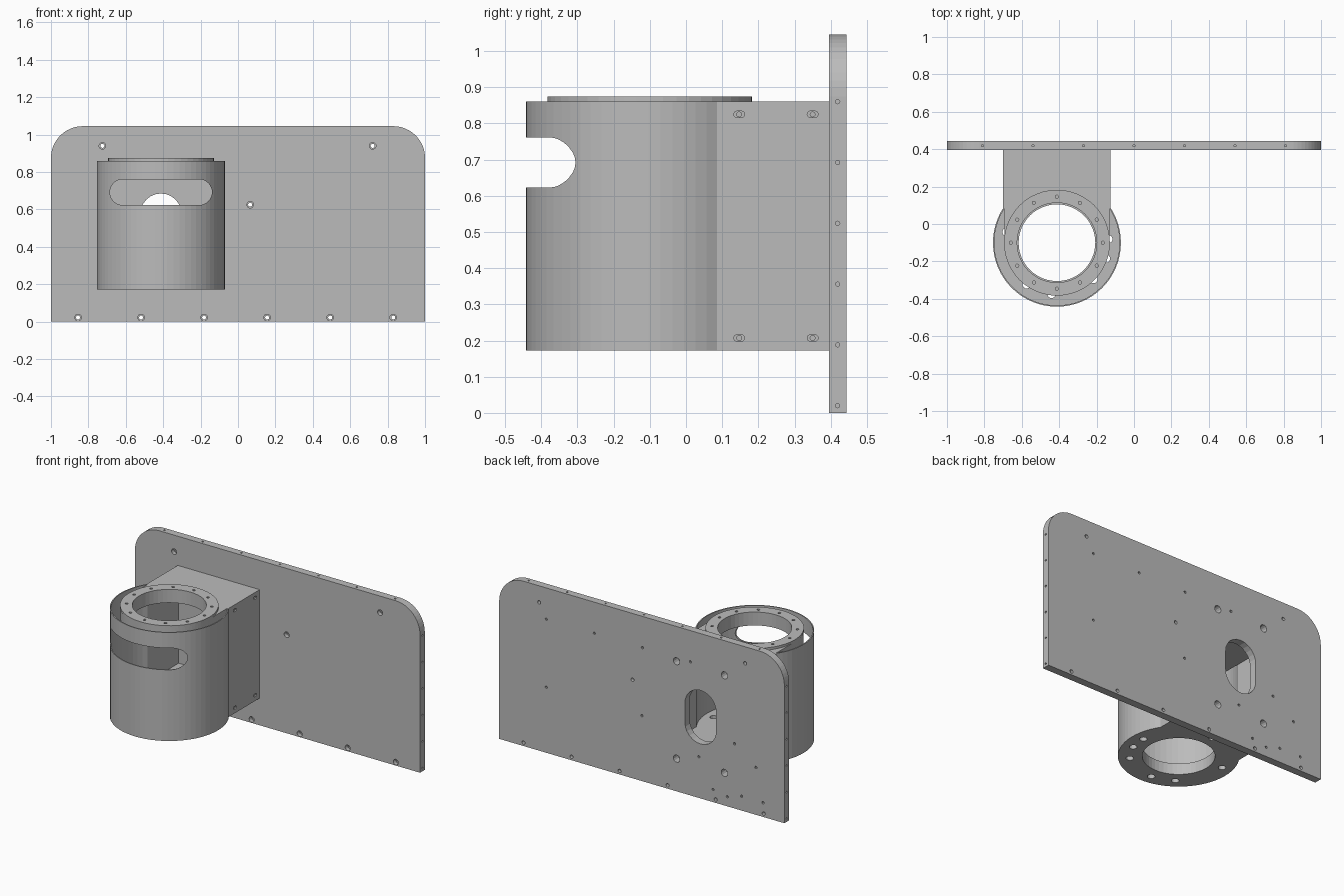
import bpy, bmesh
from math import pi, cos, sin, acos, radians
from mathutils import Vector, Matrix

if "Cube" in bpy.data.objects:
    bpy.data.objects.remove(bpy.data.objects["Cube"], do_unlink=True)

grey = bpy.data.materials.new("machined grey")
grey.use_nodes = True
COLOUR = (0.5, 0.5, 0.5, 1)
grey.diffuse_color = COLOUR
grey.node_tree.nodes["Principled BSDF"].inputs["Base Color"].default_value = COLOUR

X, Y, Z = Vector((1, 0, 0)), Vector((0, 1, 0)), Vector((0, 0, 1))
CX, CY = -0.412, -0.1            # housing axis
LOW, HIGH = 0.172, 0.86          # housing bottom and top
THICK = 0.07                     # housing end plates
FRONT, BACK = 0.395, 0.443       # back plate faces
MID = (FRONT + BACK) / 2
TOP = 1.045


def arc(cx, cy, r, a0, a1, n):
    return [(cx + r * cos(a0 + (a1 - a0) * i / n),
             cy + r * sin(a0 + (a1 - a0) * i / n)) for i in range(n + 1)]


def extrude(bm, pts, vec):
    """Extrude a closed outline of 3D points along a vector."""
    face = bm.faces.new([bm.verts.new(p) for p in pts])
    res = bmesh.ops.extrude_face_region(bm, geom=[face])
    verts = [g for g in res["geom"] if isinstance(g, bmesh.types.BMVert)]
    bmesh.ops.translate(bm, verts=verts, vec=vec)


def finish(name, bm):
    bmesh.ops.recalc_face_normals(bm, faces=bm.faces[:])
    mesh = bpy.data.meshes.new(name)
    bm.to_mesh(mesh)
    bm.free()
    mesh.materials.append(grey)
    obj = bpy.data.objects.new(name, mesh)
    bpy.context.collection.objects.link(obj)
    return obj


def prism(name, pts, z0, z1):
    bm = bmesh.new()
    extrude(bm, [(x, y, z0) for x, y in pts], Z * (z1 - z0))
    return finish(name, bm)


def slot(bm, centre, normal, r, depth, along=None, half=0, n=12):
    """Round or oblong cutter centred on a point."""
    if along is None:
        along = normal.orthogonal().normalized()
    side = normal.cross(along)
    if half:
        pts = arc(half, 0, r, -pi / 2, pi / 2, n) + arc(-half, 0, r, pi / 2, 3 * pi / 2, n)
    else:
        pts = arc(0, 0, r, 0, 2 * pi, n)[:-1]
    base = Vector(centre) - normal * depth / 2
    extrude(bm, [base + along * u + side * v for u, v in pts], normal * depth)


def cut(obj, bm):
    """Subtract the collected cutters and remove them."""
    cutter = finish("cutter", bm)
    cutter.hide_render = True
    mod = obj.modifiers.new("cut", 'BOOLEAN')
    mod.operation, mod.solver, mod.object = 'DIFFERENCE', 'EXACT', cutter
    bpy.context.view_layer.update()
    dg = bpy.context.evaluated_depsgraph_get()
    mesh = bpy.data.meshes.new_from_object(obj.evaluated_get(dg))
    obj.modifiers.clear()
    obj.data = mesh
    bpy.data.objects.remove(cutter, do_unlink=True)


def outline(r, w):
    """Round front running into straight sides that reach the back plate."""
    a = acos(w / r)
    ends = [(CX - w, FRONT), (CX + w, FRONT)]
    return ends + arc(CX, CY, r, a, -pi - a, 44)


# Back plate with rounded upper corners
R = 0.17
profile = ([(-1, 0), (1, 0)] + arc(1 - R, TOP - R, R, 0, pi / 2, 12)
           + arc(R - 1, TOP - R, R, pi / 2, pi, 12))
bm = bmesh.new()
extrude(bm, [(x, FRONT, z) for x, z in profile], Y * (BACK - FRONT))
plate = finish("back_plate", bm)

# Cable opening, mounting holes, tapped holes and edge holes
bolts = [(-0.725, 0.94), (0.72, 0.94), (0.065, 0.625)]
bolts += [(-0.855 + 0.337 * i, 0.022) for i in range(6)]
tapped = [(0.67 - 0.337 * i, 0.847) for i in range(4)]
tapped += [(0.67, 0.415), (0, 0.415), (-0.65, 0.41), (-0.4, 0.26), (-0.8, 0.3),
           (-0.5, 0.08), (-0.6, 0.06), (-0.7, 0.09), (-0.85, 0.09)]
bm = bmesh.new()
slot(bm, (CX, MID, 0.515), Y, 0.11, 0.2, Z, 0.06)
for x, z in bolts:
    slot(bm, (x, MID, z), Y, 0.011, 0.2)
for x in (CX - 0.168, CX + 0.168):
    for z in (LOW + THICK / 2, HIGH - THICK / 2):
        slot(bm, (x, MID, z), Y, 0.023, 0.2)
for x, z in tapped:
    slot(bm, (x, BACK, z), Y, 0.008, 0.05, n=8)
for i in range(-3, 4):
    slot(bm, (i * 0.27, MID, TOP), Z, 0.006, 0.04, n=8)
for side in (-1, 1):
    for i in range(6):
        slot(bm, (side, MID, 0.02 + i * 0.168), X, 0.006, 0.04, n=8)
cut(plate, bm)
bm = bmesh.new()
for x, z in bolts:               # counterbores on the front
    slot(bm, (x, FRONT, z), Y, 0.018, 0.05)
cut(plate, bm)

# Thin wrapped shell with the front window and side screw slots
W, SHEET = 0.2875, 0.007
shell = prism("housing_shell",
              outline(0.342, W) + outline(0.342 - SHEET, W - SHEET)[::-1], LOW, HIGH)
# Orient the strip so that it is open toward the back plate
bm = bmesh.new()
outer, inner = outline(0.342, W), outline(0.342 - SHEET, W - SHEET)
strip = outer[1:] + outer[:1] + inner[:1] + inner[:0:-1]
extrude(bm, [(x, y, LOW) for x, y in strip], Z * (HIGH - LOW))
old = shell
shell = finish("housing_wrap", bm)
bpy.data.objects.remove(old, do_unlink=True)
screws = [(y, z) for y in (0.147, 0.35) for z in (LOW + 0.035, HIGH - 0.035)]
bm = bmesh.new()
slot(bm, (CX, CY - 0.35, 0.692), Y, 0.069, 0.5, X, 0.204, 16)
for y, z in screws:
    slot(bm, (CX, y, z), X, 0.009, 1, Y, 0.006, 8)
cut(shell, bm)

# Housing top and floor plates
top = prism("housing_top", outline(W - SHEET + 0.0001, W - SHEET), HIGH - THICK, HIGH)
floor = prism("housing_floor", outline(0.342 - SHEET, W - SHEET), LOW, LOW + THICK)
for obj, z, bore in ((top, HIGH - 0.035, 0.213), (floor, LOW + 0.035, 0.205)):
    bm = bmesh.new()
    slot(bm, (CX, CY, z), Z, bore, 0.3, n=48)
    for y, zs in screws:
        for side in (-1, 1):
            slot(bm, (CX + side * W, y, zs), X, 0.007, 0.1, n=8)
    if obj is floor:
        for angle in (4, 94, 168, 234, 264, 315, 342):
            a = radians(angle)
            slot(bm, (CX + 0.276 * cos(a), CY + 0.276 * sin(a), z), Z, 0.022, 0.3)
    cut(obj, bm)

# Raised bearing ring with a bolt circle
ring = prism("bearing_ring", arc(CX, CY, 0.283, 0, 2 * pi, 48)[:-1], HIGH, HIGH + 0.015)
bm = bmesh.new()
slot(bm, (CX, CY, HIGH), Z, 0.213, 0.3, n=48)
for i in range(12):
    a = i * pi / 6
    slot(bm, (CX + 0.246 * cos(a), CY + 0.246 * sin(a), HIGH), Z, 0.009, 0.1, n=8)
cut(ring, bm)
